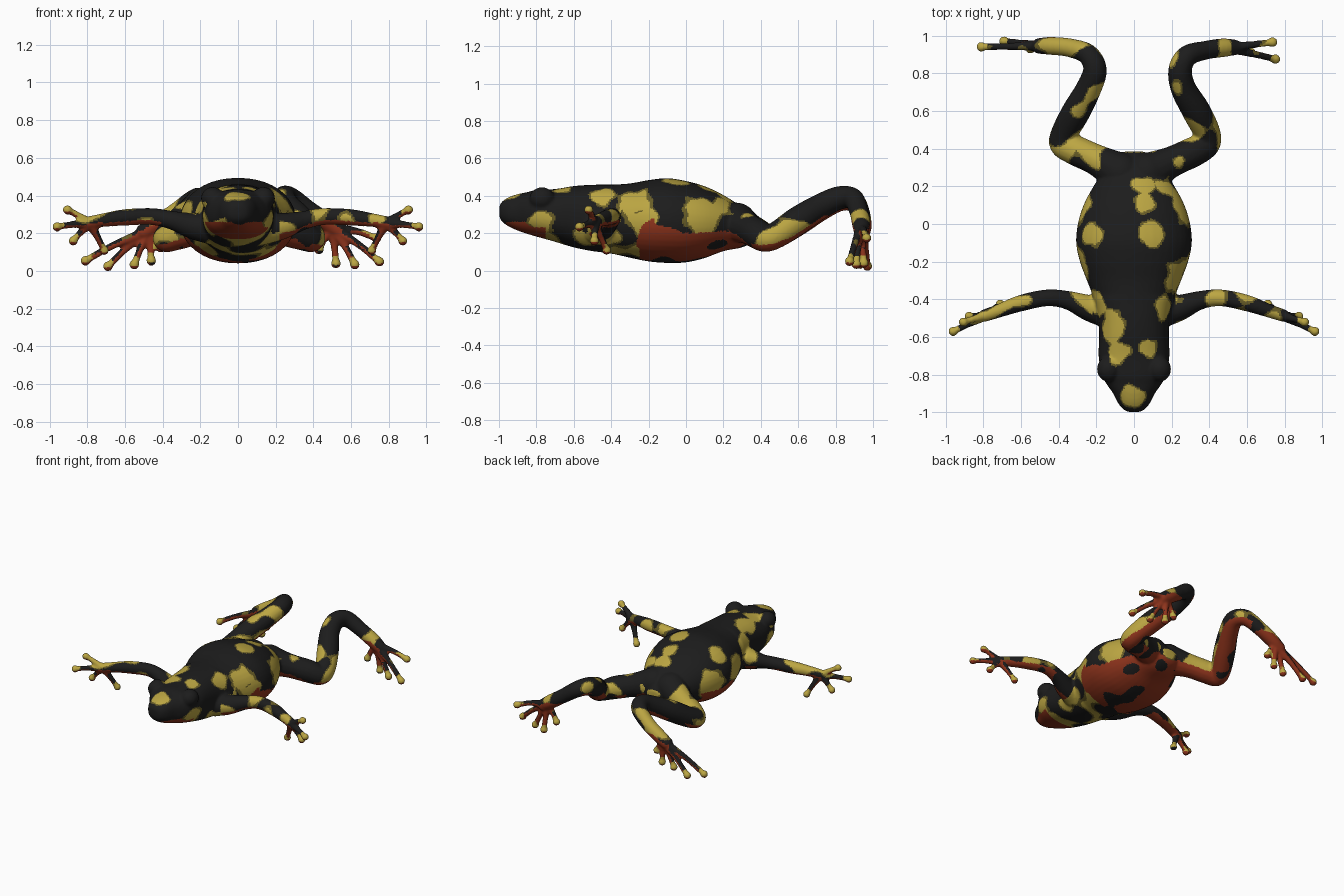
import bpy, bmesh, math
from mathutils import Vector, Matrix, noise

if "Cube" in bpy.data.objects:
    bpy.data.objects.remove(bpy.data.objects["Cube"])

bm = bmesh.new()


def smooth_path(pts, steps):
    """Catmull-Rom through n-dimensional points."""
    v = [Vector(p) for p in pts]
    v = [v[0] * 2 - v[1]] + v + [v[-1] * 2 - v[-2]]
    out = []
    for i in range(1, len(v) - 2):
        a, b, c, d = v[i - 1:i + 3]
        for s in range(steps):
            t = s / steps
            out.append((b * 2 + (c - a) * t + (a * 2 - b * 5 + c * 4 - d) * t * t
                        + (b * 3 - a - c * 3 + d) * t ** 3) * 0.5)
    return out + [v[-2]]


def skin(rings):
    rings = [[bm.verts.new(p) for p in ring] for ring in rings]
    for a, b in zip(rings, rings[1:]):
        for i in range(len(a)):
            j = (i + 1) % len(a)
            bm.faces.new((a[i], a[j], b[j], b[i]))
    bm.faces.new(rings[0][::-1])
    bm.faces.new(rings[-1])


def ball(c, r, scale=(1, 1, 1)):
    m = Matrix.Translation(c) @ Matrix.Diagonal((*scale, 1))
    bmesh.ops.create_icosphere(bm, subdivisions=3, radius=r, matrix=m)


def tube(pts, steps=6, sides=16):
    """Round limb through (x, y, z, radius) points with rounded ends."""
    path = smooth_path(pts, steps)
    pos = [p.to_3d() for p in path]
    rings, u = [], None
    for i, p in enumerate(pos):
        t = (pos[min(i + 1, len(pos) - 1)] - pos[max(i - 1, 0)]).normalized()
        u = t.orthogonal() if u is None else u - t * u.dot(t)
        u.normalize()
        w = t.cross(u)
        r = path[i][3]
        rings.append([p + (u * math.cos(k * math.tau / sides)
                           + w * math.sin(k * math.tau / sides)) * r
                      for k in range(sides)])
    skin(rings)
    ball(pos[0], pts[0][3])
    ball(pos[-1], pts[-1][3])


tips = []


def digits(base, ends, r, arch):
    """Fingers or toes fanning from a palm, each with a round pad."""
    b = Vector(base)
    for e in ends:
        e = Vector(e)
        m = b.lerp(e, 0.55) + Vector((0, 0, arch))
        tube([(*b, r * 1.5), (*m, r), (*e, r * 0.95)], 5, 12)
        ball(e, r * 1.35)
        tips.append(e)


# Trunk and head: y, half width, bottom, top
sections = [(-.998, .025, .295, .35), (-.985, .055, .27, .373), (-.95, .085, .243, .397),
            (-.9, .11, .22, .415), (-.85, .145, .203, .425), (-.8, .172, .188, .437),
            (-.7, .188, .16, .442), (-.6, .185, .13, .458), (-.5, .19, .11, .465),
            (-.4, .212, .097, .466), (-.3, .25, .075, .472), (-.2, .287, .055, .49),
            (-.1, .307, .047, .5), (0, .298, .05, .485), (.1, .268, .073, .457),
            (.2, .215, .11, .41), (.3, .15, .13, .345), (.36, .1, .16, .29),
            (.385, .05, .19, .26)]
rings = []
for y, w, lo, hi in smooth_path(sections, 4):
    e = 0.85 if y < -.4 else 0.95
    ring = []
    for k in range(40):
        c, s = math.cos(k * math.tau / 40), math.sin(k * math.tau / 40)
        ring.append((w * math.copysign(abs(c) ** e, c), y,
                     (lo + hi) / 2 + (hi - lo) / 2 * math.copysign(abs(s) ** e, s)))
    rings.append(ring)
skin(rings)

for s in (-1, 1):
    # Eyes
    ball((s * .135, -.77, .39), .062, (1, 1.1, 1))
    # Arms and hands
    tube([(s * .14, -.47, .23, .085), (s * .24, -.445, .245, .07), (s * .35, -.405, .275, .05),
          (s * .46, -.392, .295, .045), (s * .6, -.42, .29, .044), (s * .72, -.462, .275, .036),
          (s * .79, -.485, .262, .034)])
    digits((s * .785, -.485, .258),
           [(s * .905, -.52, .33), (s * .96, -.57, .24),
            (s * .875, -.49, .165), (s * .71, -.425, .115)], .019, .004)

# Right leg and foot
tube([(.07, .27, .26, .11), (.2, .33, .23, .083), (.32, .385, .2, .08), (.388, .425, .175, .07),
      (.385, .49, .2, .072), (.33, .6, .275, .076), (.262, .72, .35, .068),
      (.245, .82, .395, .063), (.285, .893, .39, .057), (.38, .922, .325, .05),
      (.47, .935, .265, .05), (.53, .937, .225, .043)])
digits((.5, .935, .235), [(.735, .965, .18), (.75, .875, .055), (.62, .91, .04),
                          (.52, .95, .045), (.43, .93, .12)], .02, .012)
# Left leg and foot
tube([(-.07, .27, .26, .11), (-.2, .34, .23, .083), (-.31, .39, .2, .08),
      (-.38, .425, .175, .07), (-.365, .49, .2, .072), (-.305, .6, .27, .076),
      (-.24, .72, .34, .068), (-.207, .82, .385, .063), (-.245, .9, .375, .056),
      (-.34, .935, .31, .05), (-.44, .945, .25, .048), (-.5, .945, .215, .043)])
digits((-.47, .945, .22), [(-.81, .94, .06), (-.69, .97, .03), (-.55, .93, .04),
                           (-.46, .94, .06), (-.41, .93, .13)], .02, .012)

# Fuse all parts into one smooth skin
bmesh.ops.recalc_face_normals(bm, faces=bm.faces)
mesh = bpy.data.meshes.new("frog_skin")
bm.to_mesh(mesh)
bm.free()
frog = bpy.data.objects.new("frog_skin", mesh)
bpy.context.collection.objects.link(frog)
rm = frog.modifiers.new("fuse", 'REMESH')
rm.mode = 'VOXEL'
rm.voxel_size = 0.009
sm = frog.modifiers.new("soften", 'SMOOTH')
sm.factor = 0.5
sm.iterations = 5
dg = bpy.context.evaluated_depsgraph_get()
fused = bpy.data.meshes.new_from_object(frog.evaluated_get(dg))
frog.modifiers.clear()
frog.data = fused
zmin = min(v.co.z for v in fused.vertices)
fused.transform(Matrix.Translation((0, 0, -zmin)))

# Skin colours
for name, col in [("black", (.012, .012, .012)), ("olive", (.14, .11, .02)),
                  ("yellow", (.5, .38, .055)), ("red", (.28, .035, .012))]:
    m = bpy.data.materials.new(name)
    m.diffuse_color = (*col, 1)
    m.use_nodes = True
    m.node_tree.nodes["Principled BSDF"].inputs["Base Color"].default_value = m.diffuse_color
    fused.materials.append(m)

# Yellow blotches on the back and flanks: x, y, z, radius
spots = [(0, -.93, .41, .07), (-.12, -.55, .45, .085), (-.08, -.68, .45, .06),
         (.09, -.66, .45, .055), (.18, -.45, .42, .065), (-.23, -.06, .43, .07),
         (.1, -.05, .48, .065), (.06, .12, .45, .06), (.05, .21, .41, .06),
         (.27, -.28, .37, .1), (.28, -.24, .26, .09), (.27, .1, .3, .11),
         (.19, .2, .37, .07), (-.28, -.2, .28, .09), (-.27, .08, .25, .1),
         (.14, -.77, .26, .07), (-.14, -.74, .25, .07), (-.2, -.42, .36, .07),
         (.2, -.42, .16, .07), (-.18, -.3, .12, .09)]
spots = [(Vector(s[:3]), s[3]) for s in spots]
flank = [Vector((.27, -.15, .14)), Vector((-.25, -.1, .1))]


def pick(p, n):
    wob = noise.noise(p * 14)
    big = noise.noise(p * 7 + Vector((3.3, 1.7, 5.1)))
    limb = p.y > .38 or abs(p.x) > .315 or (abs(p.y + .45) < .1 and abs(p.x) > .22)
    if limb or abs(p.x) > .16 and p.y > .28:
        if min((p - t).length for t in tips) < .04 and n.z > -.3:
            return 2
        hand, foot = abs(p.x) > .72 and p.y < 0, p.y > .84 and p.z < .27
        if (hand and n.z < -.2) or (foot and n.z < .15 and wob > -.35):
            return 3
        if n.z < -.45 and big > -.1:
            return 3
        return 2 if big > .17 else 1 if big > .1 else 0
    # Red belly, chin and flank patches
    if any((p - f).length + wob * .04 < .12 for f in flank):
        return 3
    if n.z < -.3 and p.z < .26 and (p.y < -.75 or p.y > -.25) and big > -.2:
        return 3
    d = min((p - c).length / r for c, r in spots) + wob * .45
    if n.z < -.3:
        d = min(d, 1.2 - big * 1.5)
    return 2 if d < .92 else 1 if d < 1.08 else 0


for f in fused.polygons:
    f.use_smooth = True
    f.material_index = pick(f.center.copy(), f.normal.copy())
